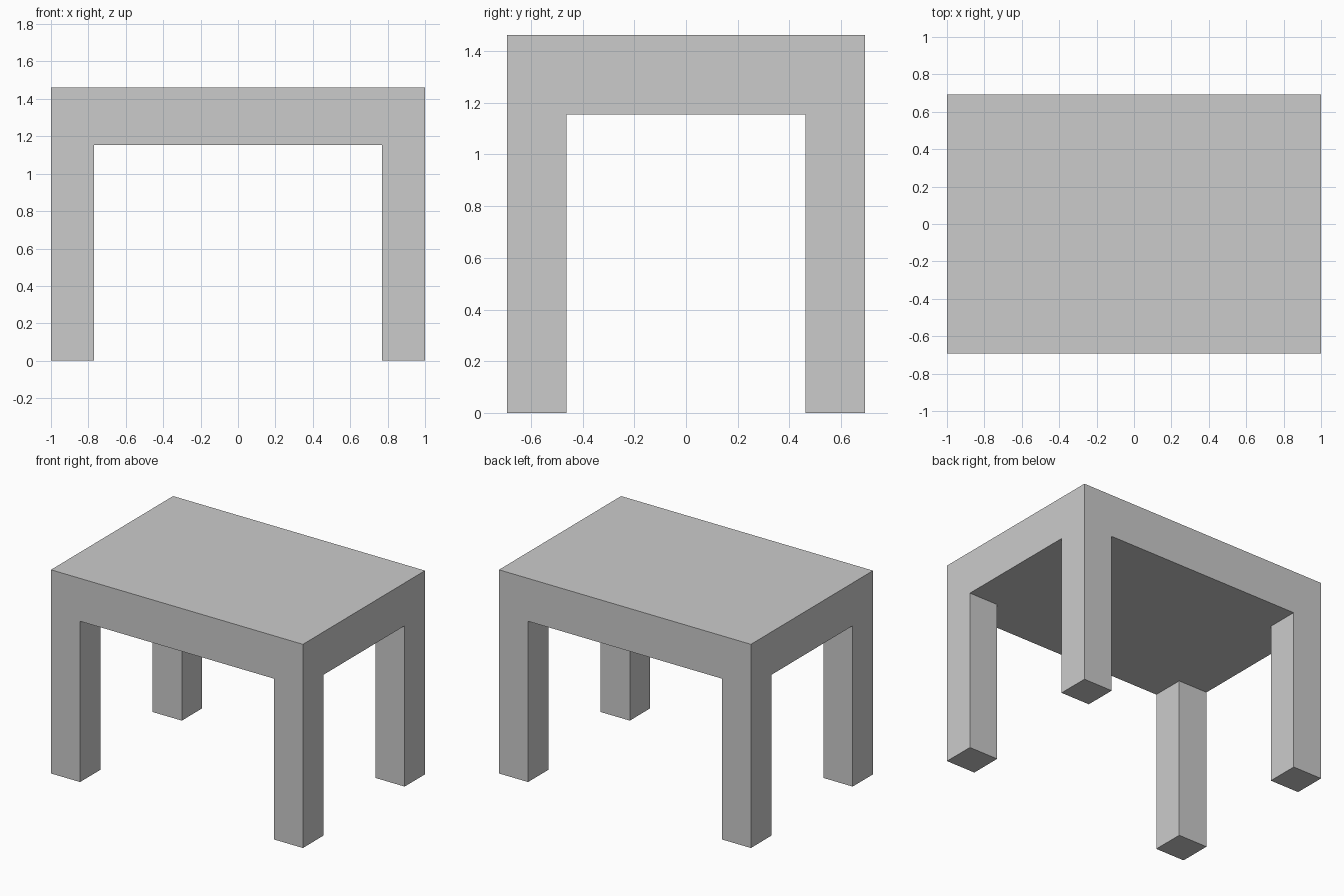
import bpy, bmesh
from mathutils import Matrix, Vector

if "Cube" in bpy.data.objects:
    bpy.data.objects.remove(bpy.data.objects["Cube"])

U = 1 / 13                                   # the model sits on a 1/13 unit grid
HALF_X, HALF_Y = 13 * U, 9 * U
TOP_Z, UNDER_Z = 19 * U, 15 * U
LEG = 3 * U

bm = bmesh.new()

# Table top slab
size = Matrix.Diagonal((2 * HALF_X, 2 * HALF_Y, TOP_Z - UNDER_Z, 1))
bmesh.ops.create_cube(bm, size=1,
                      matrix=Matrix.Translation((0, 0, (TOP_Z + UNDER_Z) / 2)) @ size)

# Cut lines that mark out the leg corners
for axis, half in ((Vector((1, 0, 0)), HALF_X), (Vector((0, 1, 0)), HALF_Y)):
    for side in (-1, 1):
        bmesh.ops.bisect_plane(bm, geom=bm.verts[:] + bm.edges[:] + bm.faces[:],
                               plane_co=axis * side * (half - LEG), plane_no=axis)

# Four legs pulled down from the underside corners
bm.normal_update()
corners = [f for f in bm.faces if f.normal.z < -0.9
           and abs(f.calc_center_median().x) > HALF_X - LEG
           and abs(f.calc_center_median().y) > HALF_Y - LEG]
legs = bmesh.ops.extrude_discrete_faces(bm, faces=corners)["faces"]
for face in legs:
    bmesh.ops.translate(bm, verts=face.verts[:], vec=(0, 0, -UNDER_Z))

# Merge flat areas into clean faces
bmesh.ops.dissolve_limit(bm, angle_limit=0.01, verts=bm.verts[:], edges=bm.edges[:])
bmesh.ops.recalc_face_normals(bm, faces=bm.faces[:])

mesh = bpy.data.meshes.new("table")
bm.to_mesh(mesh)
bm.free()
bpy.context.collection.objects.link(bpy.data.objects.new("table", mesh))
